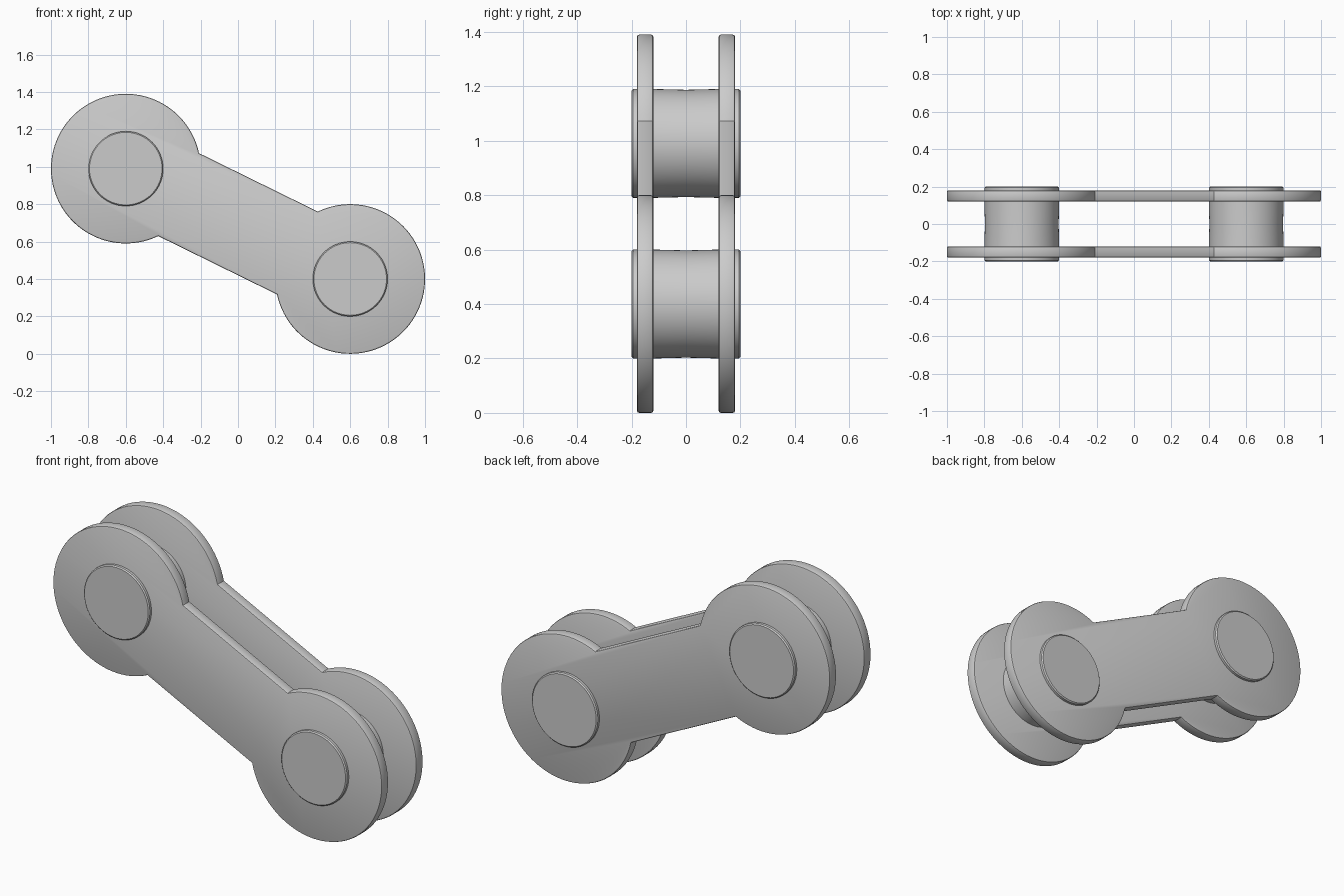
import bpy, bmesh
from math import sin, cos, pi, asin, atan2

if "Cube" in bpy.data.objects:
    bpy.data.objects.remove(bpy.data.objects["Cube"])

ENDS = [(-0.6, 0.99), (0.6, 0.4)]          # pin centres in x, z
R, HALF_W = 0.4, 0.247                     # eye radius, half width of the web
TILT = atan2(ENDS[1][1] - ENDS[0][1], ENDS[1][0] - ENDS[0][0])


def finish(name, bm):
    bmesh.ops.recalc_face_normals(bm, faces=bm.faces)
    mesh = bpy.data.meshes.new(name)
    bm.to_mesh(mesh)
    bm.free()
    obj = bpy.data.objects.new(name, mesh)
    bpy.context.collection.objects.link(obj)
    bpy.ops.object.select_all(action='DESELECT')
    obj.select_set(True)
    bpy.context.view_layer.objects.active = obj
    bpy.ops.object.shade_smooth_by_angle(angle=0.6)
    return obj


def link_plate(name, y0, y1, segs=72):
    # dumbbell outline: two arcs joined by the straight web edges
    a = asin(HALF_W / R)
    bm = bmesh.new()
    verts = []
    for (cx, cz), start in zip(ENDS, (a, pi + a)):
        for i in range(segs + 1):
            t = start + (2 * pi - 2 * a) * i / segs + TILT
            verts.append(bm.verts.new((cx + R * cos(t), y0, cz + R * sin(t))))
    face = bm.faces.new(verts)
    ext = bmesh.ops.extrude_face_region(bm, geom=[face], use_keep_orig=True)
    for v in ext['geom']:
        if isinstance(v, bmesh.types.BMVert):
            v.co.y = y1
    # soften only the rims of the two flat sides
    rims = [e for e in bm.edges if abs(e.verts[0].co.y - e.verts[1].co.y) < 1e-6]
    bmesh.ops.bevel(bm, geom=rims, offset=0.008, segments=2, profile=0.5, affect='EDGES')
    return finish(name, bm)


def pin(name, cx, cz, segs=64):
    # turned pin with softened ends and a very slight waist
    profile = [(0.194, -0.2), (0.2, -0.194), (0.2, -0.12), (0.197, 0),
               (0.2, 0.12), (0.2, 0.194), (0.194, 0.2)]
    bm = bmesh.new()
    rings = [[bm.verts.new((cx + r * cos(2 * pi * i / segs), y,
                            cz + r * sin(2 * pi * i / segs))) for i in range(segs)]
             for r, y in profile]
    for lo, hi in zip(rings, rings[1:]):
        for i in range(segs):
            j = (i + 1) % segs
            bm.faces.new((lo[i], lo[j], hi[j], hi[i]))
    bm.faces.new(rings[0])
    bm.faces.new(rings[-1])
    return finish(name, bm)


link_plate("front_plate", -0.18, -0.12)
link_plate("back_plate", 0.12, 0.18)
for label, (x, z) in zip(("upper_pin", "lower_pin"), ENDS):
    pin(label, x, z)
